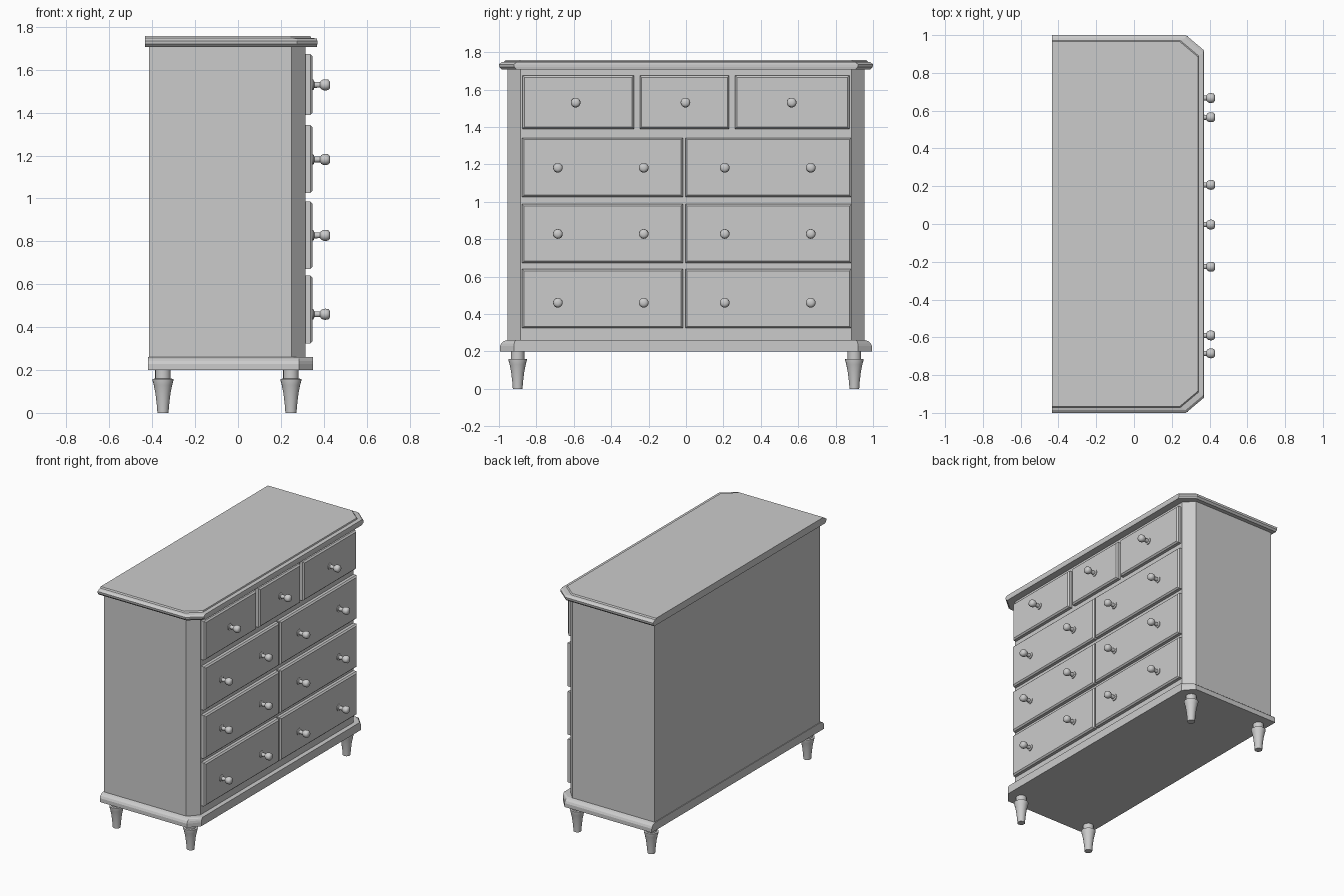
import bpy, bmesh, math
from mathutils import Matrix

if "Cube" in bpy.data.objects:
    bpy.data.objects.remove(bpy.data.objects["Cube"])


def finish(name, bm, smooth=False):
    bmesh.ops.recalc_face_normals(bm, faces=bm.faces)
    me = bpy.data.meshes.new(name)
    bm.to_mesh(me)
    bm.free()
    ob = bpy.data.objects.new(name, me)
    bpy.context.collection.objects.link(ob)
    if smooth:
        bpy.ops.object.select_all(action='DESELECT')
        ob.select_set(True)
        bpy.context.view_layer.objects.active = ob
        bpy.ops.object.shade_smooth_by_angle(angle=math.radians(40))
    return ob


def loft(name, rings):
    """Skin closed rings of 3D points and cap both ends."""
    bm = bmesh.new()
    loops = [[bm.verts.new(p) for p in ring] for ring in rings]
    n = len(loops[0])
    for a, b in zip(loops, loops[1:]):
        for i in range(n):
            j = (i + 1) % n
            bm.faces.new((a[i], a[j], b[j], b[i]))
    bm.faces.new(loops[0])
    bm.faces.new(loops[-1])
    return finish(name, bm)


def outline(z, back, front, side, cx, cy):
    """Plan rectangle with its two front corners cut off."""
    return [(back, -side, z), (front - cx, -side, z), (front, -side + cy, z),
            (front, side - cy, z), (front - cx, side, z), (back, side, z)]


def lathe(name, profile, matrix, seg=20):
    """Turn (radius, height) profile around local z."""
    bm = bmesh.new()
    loops = [[bm.verts.new((r * math.cos(2 * math.pi * i / seg),
                            r * math.sin(2 * math.pi * i / seg), h))
              for i in range(seg)] for r, h in profile]
    for a, b in zip(loops, loops[1:]):
        for i in range(seg):
            j = (i + 1) % seg
            bm.faces.new((a[i], a[j], b[j], b[i]))
    bm.faces.new(loops[0])
    bm.faces.new(loops[-1])
    bm.transform(matrix)
    return finish(name, bm, True)


# Carcass
loft("carcass", [outline(z, -0.415, 0.315, 0.955, 0.065, 0.07) for z in (0.25, 1.715)])

# Base moulding, rounded along its upper sides
loft("base_moulding", [outline(z, -0.42, 0.349, s, 0.065, c) for z, s, c in
     [(0.2, 0.995, 0.075), (0.228, 0.995, 0.075), (0.243, 0.988, 0.07),
      (0.254, 0.975, 0.06), (0.26, 0.957, 0.05)]])

# Top slab with softened edge and raised field
loft("top_slab", [outline(z, -0.434, f, s, 0.095, 0.08) for z, f, s in
     [(1.707, 0.368, 0.985), (1.72, 0.37, 0.998), (1.735, 0.37, 1.0),
      (1.746, 0.368, 0.985), (1.749, 0.341, 0.971), (1.758, 0.338, 0.965)]])

# Drawers and knobs
KNOB = [(0.024, -0.003), (0.024, 0.005), (0.014, 0.009), (0.013, 0.036), (0.020, 0.041),
        (0.025, 0.050), (0.026, 0.062), (0.024, 0.074), (0.016, 0.081), (0.006, 0.083)]
WIDE = [(-0.876, -0.017), (-0.004, 0.884)]
PULLS = [-0.685, -0.226, 0.207, 0.667]
ROWS = [
    (1.39, 1.675, 1.53, [(-0.874, -0.279), (-0.247, 0.231), (0.263, 0.873)],
     [-0.59, -0.003, 0.565]),
    (1.025, 1.342, 1.182, WIDE, PULLS),
    (0.672, 0.987, 0.828, WIDE, PULLS),
    (0.324, 0.64, 0.46, WIDE, PULLS),
]
for r, (z0, z1, zk, spans, pulls) in enumerate(ROWS, 1):
    for c, (y0, y1) in enumerate(spans, 1):
        loft(f"drawer_{r}_{c}",
             [[(x, y0 + d, z0 + d), (x, y1 - d, z0 + d), (x, y1 - d, z1 - d), (x, y0 + d, z1 - d)]
              for x, d in [(0.305, 0), (0.337, 0), (0.347, 0.01)]])
    for c, y in enumerate(pulls, 1):
        lathe(f"knob_{r}_{c}", KNOB,
              Matrix.Translation((0.347, y, zk)) @ Matrix.Rotation(math.pi / 2, 4, 'Y'))

# Turned feet
FOOT = [(0.026, 0), (0.028, 0.03), (0.035, 0.09), (0.043, 0.13), (0.049, 0.152),
        (0.049, 0.158), (0.036, 0.16), (0.036, 0.205)]
for xn, x in (("back", -0.35), ("front", 0.247)):
    for yn, y in (("left", -0.9), ("right", 0.9)):
        lathe(f"{xn}_{yn}_foot", FOOT, Matrix.Translation((x, y, 0)))
